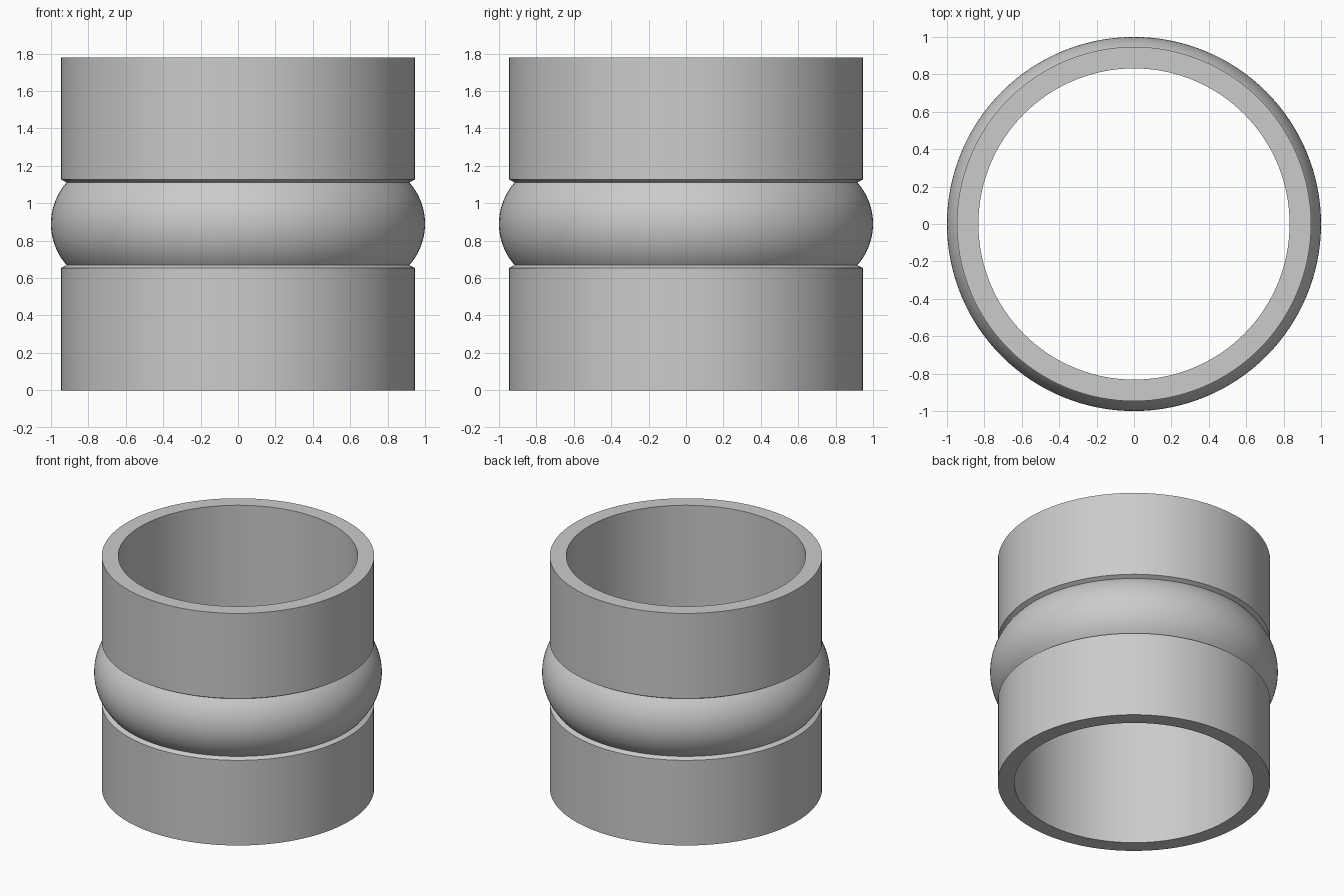
import bpy, bmesh
from math import asin, cos, sin, pi

cube = bpy.data.objects.get("Cube")
if cube:
    bpy.data.objects.remove(cube)

SEGMENTS = 128
HEIGHT, OUTER, INNER = 1.78, 0.947, 0.832
MID = HEIGHT / 2
GROOVE_R, GROOVE_DZ, CHAMFER_DZ = 0.916, 0.221, 0.237

# Plain grey material
grey = bpy.data.materials.new("plain grey")
grey.use_nodes = True
colour = (0.6, 0.6, 0.6, 1)
grey.diffuse_color = colour
grey.node_tree.nodes["Principled BSDF"].inputs["Base Color"].default_value = colour

# Convex band: circular arc between the two grooves
sagitta = 1 - GROOVE_R
arc_r = (GROOVE_DZ ** 2 + sagitta ** 2) / (2 * sagitta)
half = asin(GROOVE_DZ / arc_r)
steps = 20
angles = [-half + 2 * half * i / steps for i in range(steps + 1)]
band = [(1 - arc_r + arc_r * cos(a), MID + arc_r * sin(a)) for a in angles]

# Closed wall section: lower sleeve, band, upper sleeve, straight bore
profile = [(INNER, 0), (OUTER, 0), (OUTER, MID - CHAMFER_DZ)]
profile += band
profile += [(OUTER, MID + CHAMFER_DZ), (OUTER, HEIGHT), (INNER, HEIGHT)]

# Revolve the section around the vertical axis
bm = bmesh.new()
verts = [bm.verts.new((r, 0, z)) for r, z in profile]
edges = [bm.edges.new((v, verts[(i + 1) % len(verts)])) for i, v in enumerate(verts)]
bmesh.ops.spin(bm, geom=verts + edges, cent=(0, 0, 0), axis=(0, 0, 1),
               angle=2 * pi, steps=SEGMENTS, use_merge=True)
bmesh.ops.remove_doubles(bm, verts=bm.verts[:], dist=0.0001)
bmesh.ops.recalc_face_normals(bm, faces=bm.faces[:])
mesh = bpy.data.meshes.new("ring_sleeve")
bm.to_mesh(mesh)
bm.free()
mesh.materials.append(grey)

sleeve = bpy.data.objects.new("ring_sleeve", mesh)
bpy.context.collection.objects.link(sleeve)
bpy.context.view_layer.objects.active = sleeve
sleeve.select_set(True)
bpy.ops.object.shade_smooth_by_angle(angle=pi / 9)
